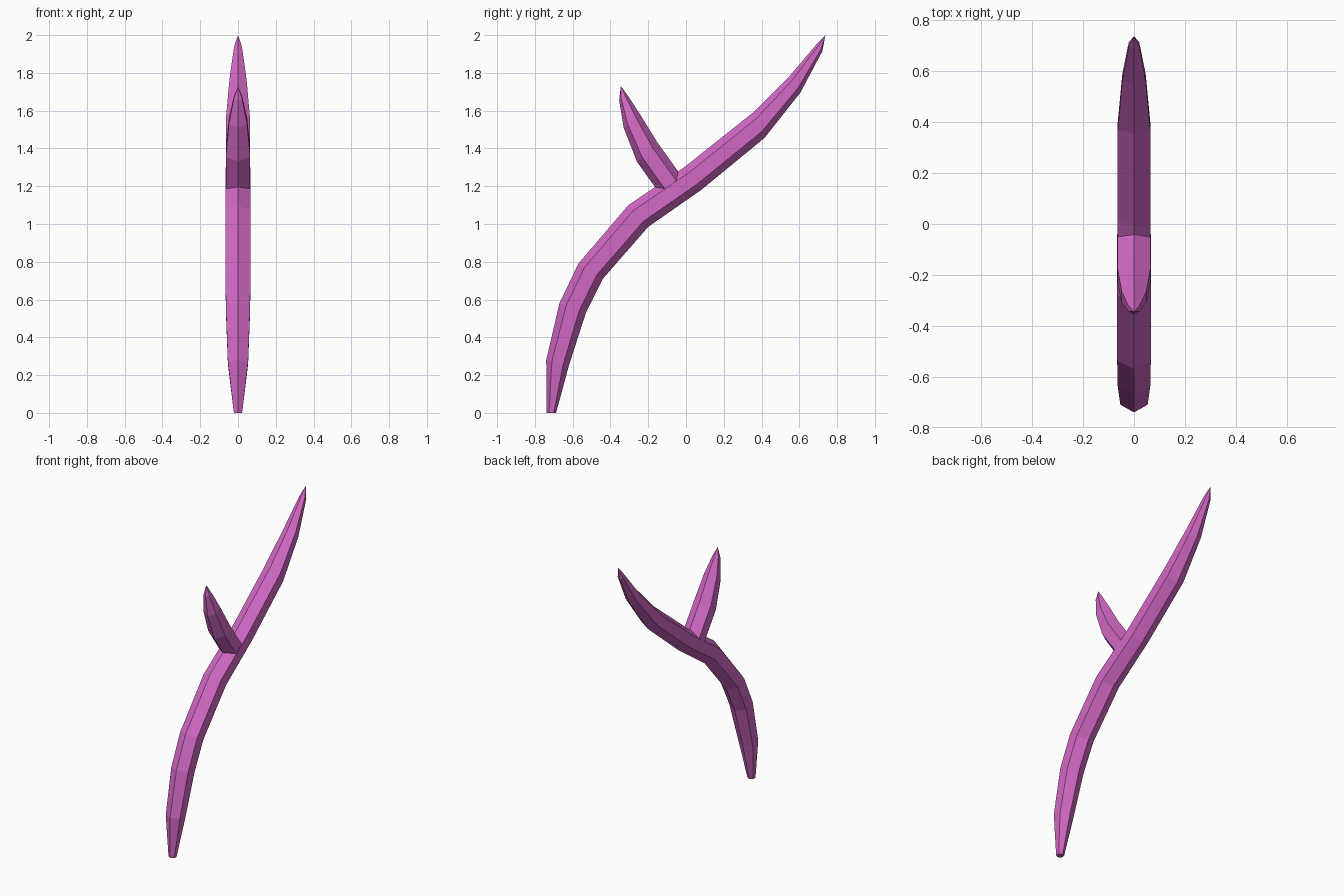
import bpy, bmesh
from mathutils import Vector

if "Cube" in bpy.data.objects:
    bpy.data.objects.remove(bpy.data.objects["Cube"])

mat = bpy.data.materials.new("pink")
mat.diffuse_color = (0.65, 0.14, 0.56, 1)
mat.use_nodes = True
mat.node_tree.nodes["Principled BSDF"].inputs["Base Color"].default_value = mat.diffuse_color


def hex_stalk(name, ridges, tip):
    """Loft hexagons, each given by its two ridge corners (y, z, y, z), to a point."""
    bm = bmesh.new()
    rings = []
    for y1, z1, y2, z2 in ridges:
        a, b = Vector((0, y1, z1)), Vector((0, y2, z2))
        c, h = (a + b) / 2, (a - b) / 2
        side = Vector((h.length * 0.866, 0, 0))
        pts = [c + h, c + side + h / 2, c + side - h / 2,
               c - h, c - side - h / 2, c - side + h / 2]
        rings.append([bm.verts.new(p) for p in pts])
    for r, s in zip(rings, rings[1:]):
        for i in range(6):
            j = (i + 1) % 6
            bm.faces.new((r[i], r[j], s[j], s[i]))
    # flat base cap and pointed end
    bm.faces.new(rings[0])
    top = bm.verts.new((0, *tip))
    for i in range(6):
        bm.faces.new((rings[-1][i], rings[-1][(i + 1) % 6], top))
    bmesh.ops.recalc_face_normals(bm, faces=bm.faces)
    me = bpy.data.meshes.new(name)
    bm.to_mesh(me)
    bm.free()
    me.materials.append(mat)
    ob = bpy.data.objects.new(name, me)
    bpy.context.collection.objects.link(ob)
    return ob


# long curved main stem
hex_stalk("main_stem", [
    (-0.738, 0.0, -0.688, 0.0),
    (-0.74, 0.28, -0.62, 0.25),
    (-0.67, 0.58, -0.53, 0.53),
    (-0.57, 0.79, -0.44, 0.71),
    (-0.305, 1.10, -0.20, 0.985),
    (-0.01, 1.30, 0.08, 1.18),
    (0.355, 1.59, 0.415, 1.455),
    (0.55, 1.785, 0.605, 1.695),
    (0.69, 1.95, 0.722, 1.915),
], (0.738, 2.0))

# short side shoot, rooted inside the stem
hex_stalk("side_branch", [
    (-0.122, 1.137, 0.0, 1.22),
    (-0.26, 1.33, -0.15, 1.43),
    (-0.33, 1.51, -0.243, 1.58),
    (-0.354, 1.655, -0.308, 1.68),
], (-0.345, 1.73))
